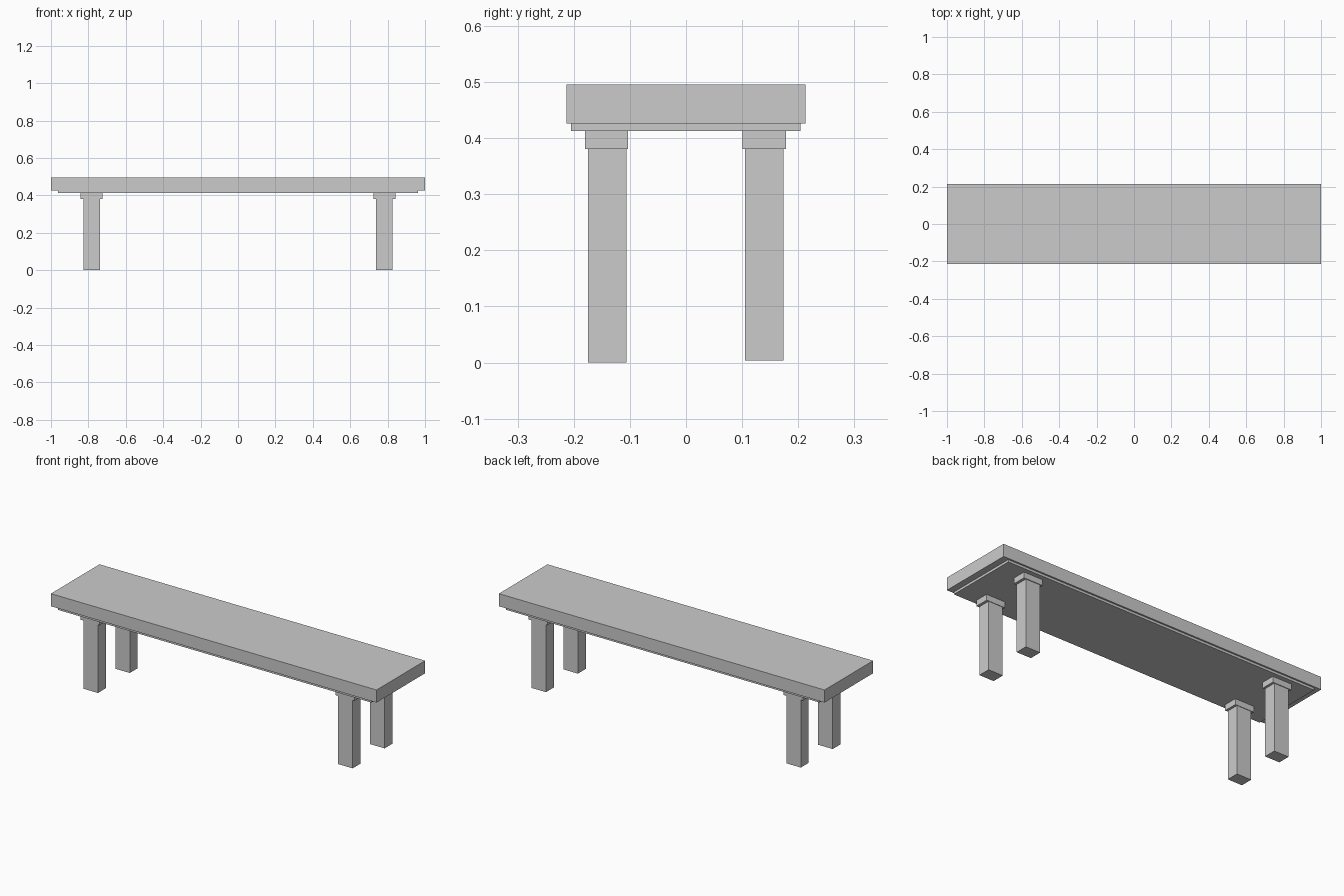
import bpy

if "Cube" in bpy.data.objects:
    bpy.data.objects.remove(bpy.data.objects["Cube"])


def box(name, x, y, z):
    """Axis-aligned box from (min, max) ranges."""
    bpy.ops.mesh.primitive_cube_add(size=1, location=[(a + b) / 2 for a, b in (x, y, z)])
    ob = bpy.context.object
    ob.name = name
    ob.scale = [b - a for a, b in (x, y, z)]
    bpy.ops.object.transform_apply(location=False, rotation=False, scale=True)
    return ob


# Seat slab and the thin inset panel beneath it
box("seat", (-1, 1), (-0.213, 0.213), (0.426, 0.496))
box("under_panel", (-0.963, 0.963), (-0.205, 0.204), (0.413, 0.426))

# Four square legs, each with a wider cap block under the panel
rows = {
    "front": ((-0.175, -0.106), (-0.180, -0.103), 0.0),
    "back": ((0.105, 0.174), (0.101, 0.178), 0.004),
}
for row, (leg_y, cap_y, foot) in rows.items():
    for side, s in (("left", -1), ("right", 1)):
        leg_x = sorted((s * 0.738, s * 0.827))
        cap_x = sorted((s * 0.725, s * 0.842))
        box(f"{row}_{side}_leg", leg_x, leg_y, (foot, 0.381))
        box(f"{row}_{side}_leg_cap", cap_x, cap_y, (0.381, 0.413))
